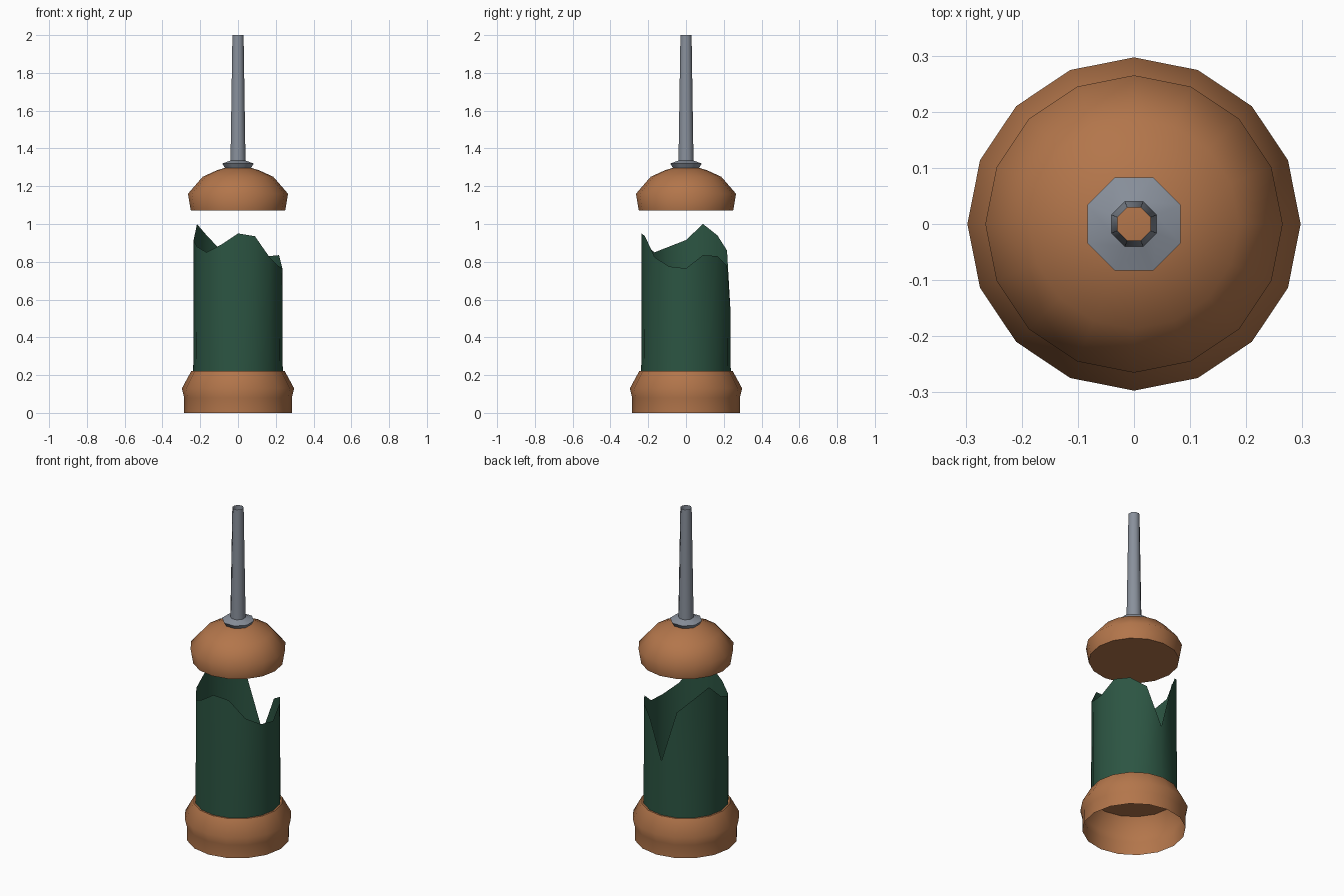
import bpy, bmesh, math

if "Cube" in bpy.data.objects:
    bpy.data.objects.remove(bpy.data.objects["Cube"])


def material(name, color):
    m = bpy.data.materials.new(name)
    m.diffuse_color = (*color, 1)
    m.use_nodes = True
    m.node_tree.nodes["Principled BSDF"].inputs["Base Color"].default_value = m.diffuse_color
    return m


def lathe(name, profile, sides, mat, cap_bottom=False, cap_top=False, turn=0.0, rim=None):
    """Revolve (radius, z) pairs; rim optionally replaces the z of the last ring."""
    bm = bmesh.new()
    rings = []
    for k, (r, z) in enumerate(profile):
        ring = []
        for i in range(sides):
            a = turn + 2 * math.pi * i / sides
            h = rim[i] if rim and k == len(profile) - 1 else z
            ring.append(bm.verts.new((r * math.cos(a), r * math.sin(a), h)))
        rings.append(ring)
    for lo, hi in zip(rings, rings[1:]):
        for i in range(sides):
            j = (i + 1) % sides
            bm.faces.new((lo[i], lo[j], hi[j], hi[i]))
    if cap_bottom:
        bm.faces.new(rings[0][::-1])
    if cap_top:
        bm.faces.new(rings[-1])
    mesh = bpy.data.meshes.new(name)
    bm.to_mesh(mesh)
    bm.free()
    obj = bpy.data.objects.new(name, mesh)
    bpy.context.collection.objects.link(obj)
    mesh.materials.append(mat)
    bpy.ops.object.select_all(action='DESELECT')
    obj.select_set(True)
    bpy.context.view_layer.objects.active = obj
    bpy.ops.object.shade_smooth_by_angle(angle=math.radians(50))
    return obj


copper = material("copper", (0.45, 0.18, 0.07))
glass = material("green_glass", (0.025, 0.09, 0.055))
steel = material("steel", (0.25, 0.28, 0.33))

# Base collar, open underneath
lathe("base_collar", [(0.285, 0), (0.285, 0.08), (0.297, 0.13), (0.247, 0.222)],
      16, copper, cap_top=True)

# Broken tube with a jagged rim
jagged = [0.765, 0.835, 0.83, 0.78, 0.55, 0.86, 0.94, 1.0,
          0.915, 0.88, 0.85, 0.89, 0.95, 0.935, 0.825, 0.775]
lathe("broken_tube", [(0.237, 0.222), (0.235, 1.0)], 16, glass, rim=jagged)

# Floating domed cap
lathe("domed_cap", [(0.25, 1.072), (0.265, 1.16), (0.187, 1.25), (0.11, 1.285), (0.06, 1.3)],
      16, copper, cap_bottom=True, cap_top=True)

# Hollow rod with flared foot
lathe("rod", [(0.075, 1.297), (0.09, 1.32), (0.043, 1.336), (0.032, 2.0)],
      8, steel, turn=math.pi / 8)
